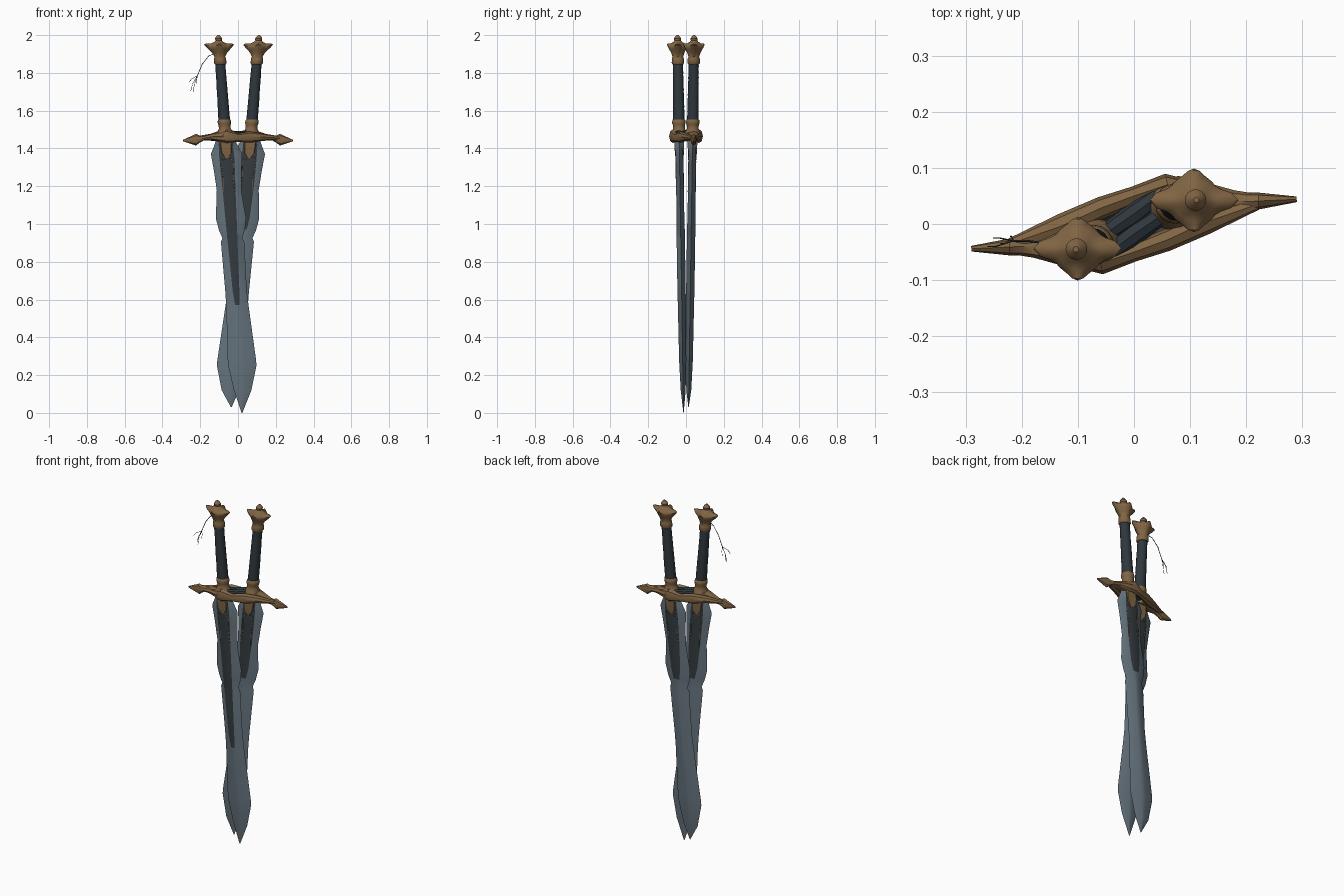
import bpy, bmesh, math
from mathutils import Matrix, Vector

if "Cube" in bpy.data.objects:
    bpy.data.objects.remove(bpy.data.objects["Cube"])


def material(name, rgb):
    m = bpy.data.materials.new(name)
    m.use_nodes = True
    m.diffuse_color = (*rgb, 1)
    bsdf = m.node_tree.nodes["Principled BSDF"]
    bsdf.inputs["Base Color"].default_value = (*rgb, 1)
    bsdf.inputs["Roughness"].default_value = 0.6
    return m


STEEL = material("blue grey steel", (0.13, 0.172, 0.205))
INLAY = material("dark inlay", (0.034, 0.044, 0.051))
BRONZE = material("aged bronze", (0.22, 0.13, 0.058))
LEATHER = material("dark blue leather", (0.028, 0.039, 0.048))


def loft(name, rings, mats, matrix, angle=40, rule=None):
    """Skin a list of equal closed rings, cap both ends."""
    bm = bmesh.new()
    loops = [[bm.verts.new(p) for p in ring] for ring in rings]
    n = len(rings[0])
    for a, b in zip(loops, loops[1:]):
        for i in range(n):
            j = (i + 1) % n
            f = bm.faces.new((a[i], a[j], b[j], b[i]))
            if rule:
                f.material_index = rule(i, f.calc_center_median().z)
    bm.faces.new(loops[0])
    bm.faces.new(loops[-1])
    bmesh.ops.recalc_face_normals(bm, faces=bm.faces)
    bm.transform(matrix)
    mesh = bpy.data.meshes.new(name)
    bm.to_mesh(mesh)
    bm.free()
    ob = bpy.data.objects.new(name, mesh)
    bpy.context.collection.objects.link(ob)
    for m in mats:
        mesh.materials.append(m)
    bpy.ops.object.select_all(action="DESELECT")
    ob.select_set(True)
    bpy.context.view_layer.objects.active = ob
    bpy.ops.object.shade_smooth_by_angle(angle=math.radians(angle))


def lathe(name, profile, mat, matrix, n=24):
    """Profile of (z, radius, star); star pulls out four upturned points."""
    rings = []
    for z, r, star in profile:
        ring = []
        for i in range(n):
            a = math.tau * i / n
            point = star * abs(math.cos(2 * a)) ** 5 * (math.cos(2 * a) > 0 or 1)
            point *= abs(math.cos(a)) > .9 or abs(math.sin(a)) > .9
            reach = point * (1 if abs(math.cos(a)) > .5 else .3)
            k = r + reach
            ring.append((k * math.cos(a), k * math.sin(a), z + point * .4))
        rings.append(ring)
    loft(name, rings, [mat], matrix)


def bar(name, stations, mat, turn, n=8):
    """Tapered bar along a path of (x, y, z, half depth, half height)."""
    d = Vector(stations[-1][:2]) - Vector(stations[0][:2])
    side = Vector((-d.y, d.x, 0)).normalized()
    rings = []
    for x, y, z, w, h in stations:
        ring = []
        for i in range(n):
            a = math.tau * i / n
            ring.append(Vector((x, y, z)) + side * w * math.cos(a) + Vector((0, 0, h * math.sin(a))))
        rings.append(ring)
    loft(name, rings, [mat], turn, 35)


def wire(name, points, radius, mat, matrix):
    cu = bpy.data.curves.new(name, "CURVE")
    cu.dimensions = "3D"
    cu.bevel_depth = radius
    cu.bevel_resolution = 1
    sp = cu.splines.new("POLY")
    sp.points.add(len(points) - 1)
    for p, co in zip(sp.points, points):
        p.co = (*(matrix @ Vector(co)), 1)
    cu.materials.append(mat)
    ob = bpy.data.objects.new(name, cu)
    bpy.context.collection.objects.link(ob)


# Blade stations: height, half width, half thickness, long inlay, short inlay, sideways drift
BLADE = [
    (1.45, .048, .018, .030, .030, 0), (1.42, .060, .020, .036, .036, 0),
    (1.37, .083, .020, .040, .040, 0), (1.28, .073, .020, .038, .040, 0),
    (1.18, .065, .020, .034, .037, 0), (1.03, .080, .021, .030, .029, 0),
    (.97, .069, .022, .028, .018, 0), (.925, .053, .022, .027, .012, 0),
    (.905, .062, .022, .026, .012, 0), (.65, .057, .022, .018, .012, 0),
    (.57, .059, .021, .012, .012, .002), (.28, .075, .019, .012, .012, .006),
    (.25, .075, .018, .012, .012, .006), (.12, .046, .013, .009, .009, -.001),
    (0, .002, .001, .001, .001, -.013),
]

POMMEL = [
    (1.845, .028, 0), (1.852, .033, 0), (1.875, .032, 0), (1.885, .028, 0),
    (1.905, .034, .006), (1.925, .043, .024), (1.937, .047, .032),
    (1.943, .045, .028), (1.953, .036, .006), (1.965, .022, 0),
    (1.972, .017, 0), (1.982, .019, 0), (1.992, .013, 0), (2.0, .005, 0),
]

COLLAR = [(1.44, .040, 0), (1.47, .046, 0), (1.49, .040, 0), (1.505, .031, 0),
          (1.525, .032, 0), (1.535, .036, 0), (1.55, .034, 0), (1.556, .029, 0)]

SWORDS = [  # label, x at ground, x slope, y at ground, y slope, tip height, front inlay end, sign
    ("front", .034, -.069, -.013, -.016, 0, .57, 1),
    ("back", -.051, .081, .013, .015, .03, .97, -1),
]

for label, x0, xs, y0, ys, tip, front_end, sign in SWORDS:
    M = Matrix(((1, 0, xs, x0), (0, 1, ys, y0), (0, 0, 1, 0), (0, 0, 0, 1)))
    T = Matrix.Diagonal((sign, sign, 1, 1))

    # Blade with dark fuller inlay on both faces
    rings = []
    for z, w, t, long, short, drift in BLADE:
        f = long if front_end < .9 else short
        z = max(z, tip)
        ring = [(-w, 0), (-f, -t), (f, -t), (w, 0), (short, t), (-short, t)]
        rings.append([(x + sign * drift, y, z) for x, y in ring])

    def inlay(i, z):
        end = front_end if i == 1 else .97
        return int(i in (1, 4) and end < z < 1.4)

    loft(label + "_blade", rings, [STEEL, INLAY], M, 30, inlay)

    # Bronze mount where the blade meets the guard
    mount = []
    for z, w, t in [(1.46, .046, .027), (1.41, .044, .025), (1.375, .038, .024), (1.35, .012, .021)]:
        mount.append([(-w, 0, z), (-w * .6, -t, z), (w * .6, -t, z),
                      (w, 0, z), (w * .6, t, z), (-w * .6, t, z)])
    loft(label + "_blade_mount", mount, [BRONZE], M, 30)

    # Fine scroll wires on the inlay
    for face in (-1, 1):
        for side in (-1, 1):
            curl = []
            for i in range(15):
                a = i * .45
                r = .012 * (1 - i / 20)
                curl.append((side * (.022 + r * math.cos(a)), face * .0205, 1.345 + r * math.sin(a)))
            wire(label + "_scroll", curl, .0012, BRONZE, M)
            wire(label + "_inlay_trim", [(side * .036, face * .0203, 1.33), (side * .026, face * .0203, 1.24),
                                         (side * .031, face * .0203, 1.17)], .0011, BRONZE, M)

    # Grip with shallow wrapped bands
    grip = []
    for i in range(21):
        grip.append((1.55 + i * .015, .030 - .004 * i / 20 + .001 * (i % 2), 0))
    lathe(label + "_grip", grip, LEATHER, M, 16)
    lathe(label + "_collar", COLLAR, BRONZE, M, 16)
    lathe(label + "_pommel", POMMEL, BRONZE, M, 32)

    # Guard: arrow-tipped outer arm and a band that crosses the other sword
    bar(label + "_guard_arm", [
        (-.29, -.044, 1.442, .005, .004), (-.222, -.041, 1.446, .015, .031),
        (-.205, -.040, 1.449, .016, .020), (-.18, -.040, 1.455, .020, .012),
        (-.13, -.040, 1.463, .034, .020), (-.08, -.040, 1.465, .046, .036),
        (-.04, -.035, 1.46, .034, .026)], BRONZE, T)
    bar(label + "_guard_band", [
        (-.15, -.055, 1.46, .012, .012), (-.06, -.070, 1.465, .020, .036),
        (0, -.050, 1.457, .017, .022), (.06, -.028, 1.46, .020, .030),
        (.13, .004, 1.46, .022, .020), (.22, .035, 1.455, .010, .010)], BRONZE, T)

# Leather binding that ties the two guards together
for k in (-1, 1):
    bar("guard_binding", [(-.07, -.05 + .02 * k, 1.475, .016, .022), (0, .018 * k, 1.47, .020, .022),
                          (.07, .05 + .02 * k, 1.475, .016, .022)], LEATHER, Matrix())

# Frayed tassel hanging from the front pommel
I = Matrix()
wire("tassel_cord", [(-.13, -.04, 1.9), (-.155, -.035, 1.89), (-.19, -.03, 1.845),
                     (-.215, -.03, 1.785)], .0018, LEATHER, I)
for dx, dy, dz in [(-.045, -.01, -.035), (-.035, .005, -.08), (-.022, -.005, -.085), (-.005, .008, -.05)]:
    wire("tassel_strand", [(-.215, -.03, 1.785), (-.215 + dx * .7, -.03 + dy, 1.785 + dz * .5),
                           (-.215 + dx, -.03 + dy, 1.785 + dz)], .0012, LEATHER, I)
